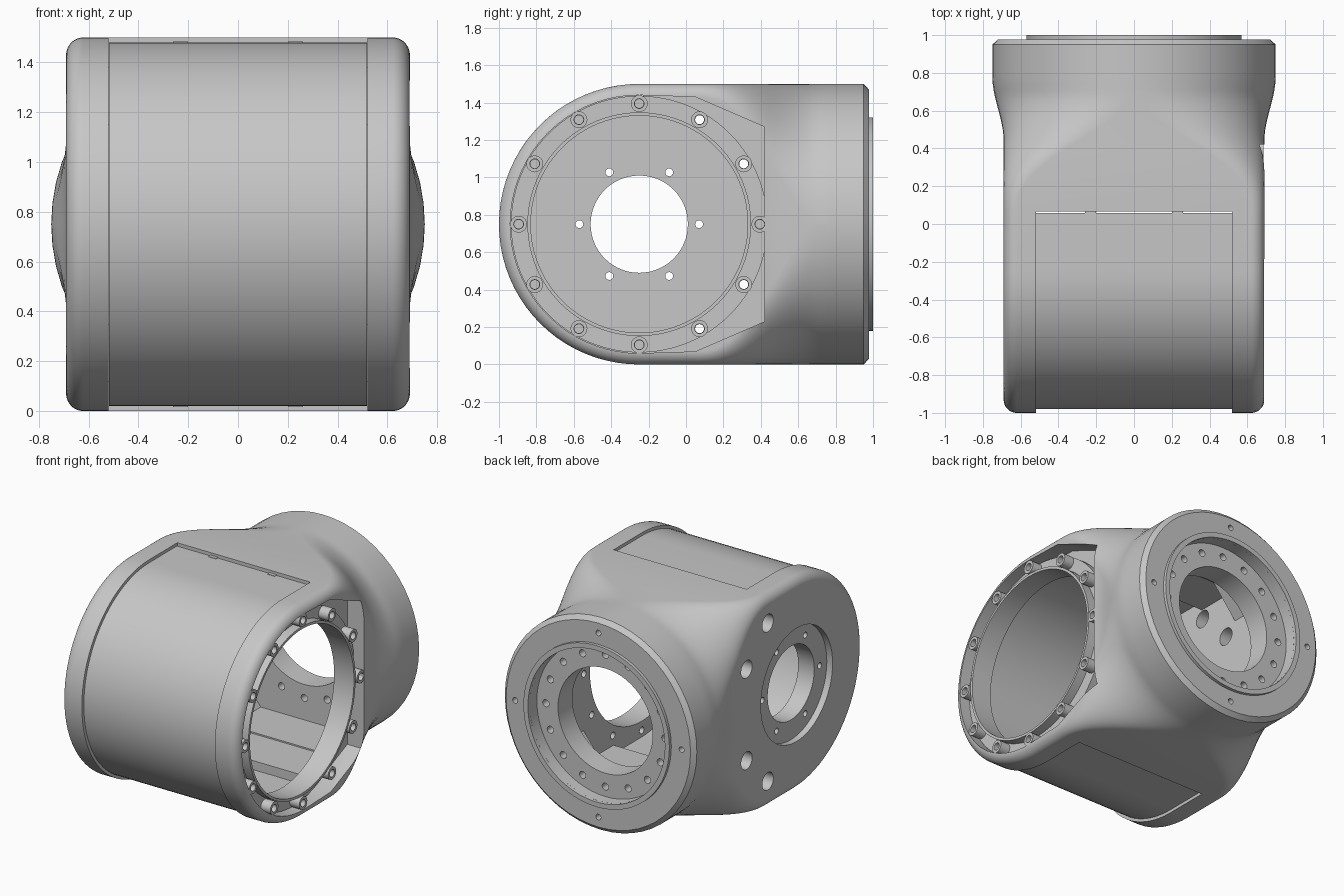
import bpy, bmesh
from math import pi, sin, cos, radians

cube = bpy.data.objects.get("Cube")
if cube:
    bpy.data.objects.remove(cube, do_unlink=True)

grey = bpy.data.materials.new("machined grey")
grey.use_nodes = True
color = (0.57, 0.57, 0.57, 1)
grey.diffuse_color = color
grey.node_tree.nodes["Principled BSDF"].inputs["Base Color"].default_value = color

AX_Y, AX_Z = -0.25, 0.75      # joint axis position


def make(name, bm):
    bmesh.ops.recalc_face_normals(bm, faces=bm.faces)
    me = bpy.data.meshes.new(name)
    bm.to_mesh(me)
    bm.free()
    me.materials.append(grey)
    ob = bpy.data.objects.new(name, me)
    bpy.context.collection.objects.link(ob)
    return ob


def place(axis, u, v, t):
    # 2D profile point to space, relative to the joint axis or the rear axis
    return (t, AX_Y + u, AX_Z + v) if axis == "X" else (u, t, AX_Z + v)


def circle(r, n=64, cu=0, cv=0):
    return [(cu + r * cos(2 * pi * i / n), cv + r * sin(2 * pi * i / n)) for i in range(n)]


def rect(u0, u1, v0, v1):
    return [(u0, v0), (u1, v0), (u1, v1), (u0, v1)]


def bolt_circle(r, count, hole, n=16):
    return [circle(hole, n, r * cos(a), r * sin(a))
            for a in (2 * pi * i / count for i in range(count))]


def prism(name, loops, axis, a, b):
    bm = bmesh.new()
    for pts in loops:
        ends = [[bm.verts.new(place(axis, u, v, t)) for u, v in pts] for t in (a, b)]
        for e in ends:
            bm.faces.new(e)
        for i in range(len(pts)):
            j = i - 1
            bm.faces.new((ends[0][j], ends[0][i], ends[1][i], ends[1][j]))
    return make(name, bm)


def tubes(name, pairs, axis, a, b):
    # each pair is an outer and an inner loop with equal point counts
    bm = bmesh.new()
    for outer, inner in pairs:
        rings = [[bm.verts.new(place(axis, u, v, t)) for u, v in pts]
                 for pts, t in ((outer, a), (outer, b), (inner, b), (inner, a))]
        for k in range(4):
            p, q = rings[k - 1], rings[k]
            for i in range(len(p)):
                bm.faces.new((p[i - 1], p[i], q[i], q[i - 1]))
    return make(name, bm)


def cut(ob, loops, axis, a, b):
    cutter = prism("cutter", loops, axis, a, b)
    cutter.hide_render = True
    mod = ob.modifiers.new("cut", "BOOLEAN")
    mod.operation, mod.solver, mod.object = "DIFFERENCE", "EXACT", cutter
    bpy.context.view_layer.objects.active = ob
    bpy.ops.object.modifier_apply(modifier=mod.name)
    bpy.data.objects.remove(cutter, do_unlink=True)


def half_section(w, h, c, n=14):
    # half of a rounded rectangle, from one side over the top to the other
    arc = [(w - c + c * cos(pi / 2 * i / n), h - c + c * sin(pi / 2 * i / n)) for i in range(n + 1)]
    side = [(w, 0)] + arc
    return side + [(-x, r) for x, r in reversed(side)]


def ease(t):
    t = max(0, min(1, t))
    return t * t * (3 - 2 * t)


# Housing: rounded section swept round the front, then lofted into the round rear flange
stations = [AX_Y] + [0.05 + 0.03 * i for i in range(30)]
tail = []
for y in stations:
    w = 0.69 + 0.06 * ease((y - 0.44) / 0.34)
    t = max(0, min(1, (y - 0.05) / 0.68))
    tail.append((y, half_section(w, 0.75, min(w, 0.07 + 0.68 * ease(t ** 1.3)))))
tail += [(0.95, half_section(0.75, 0.75, 0.75)), (0.978, half_section(0.72, 0.72, 0.72))]
rows = [[(x, y, AX_Z - r) for x, r in sec] for y, sec in reversed(tail)]
steps = 40
for i in range(1, steps):
    a = pi * i / steps
    rows.append([(x, AX_Y - r * sin(a), AX_Z - r * cos(a)) for x, r in tail[0][1]])
rows += [[(x, y, AX_Z + r) for x, r in sec] for y, sec in tail]
bm = bmesh.new()
grid = [[bm.verts.new(p) for p in row] for row in rows]
for p, q in zip(grid, grid[1:]):
    for i in range(len(p) - 1):
        bm.faces.new((p[i], p[i + 1], q[i + 1], q[i]))
bmesh.ops.remove_doubles(bm, verts=bm.verts, dist=0.0005)
bmesh.ops.holes_fill(bm, edges=[e for e in bm.edges if e.is_boundary], sides=0)
housing = make("housing", bm)

# Hollow inside: open front bay, square middle and chamfered rear chamber
cut(housing, [rect(-1, 0.315, -1, 1)], "X", -0.52, 0.52)
cut(housing, [rect(-0.52, 0.52, -0.63, 0.63)], "Y", 0, 0.4)
chamber = [(0.52, 0.4), (0.34, 0.62), (-0.34, 0.62), (-0.52, 0.4)]
cut(housing, [chamber + [(-u, -v) for u, v in chamber]], "Y", 0.35, 0.74)

# Left side: pocket with a straight rear edge, and the large bore
pocket = [(0.69 * cos(a), 0.69 * sin(a)) for a in (radians(90 + 5 * i) for i in range(37))]
pocket += [(0.3, -0.68), (0.67, -0.52), (0.67, 0.52), (0.3, 0.68)]
cut(housing, [pocket], "X", 0.56, 0.8)
cut(housing, [circle(0.58, 96)], "X", 0.45, 0.8)
cut(housing, bolt_circle(0.645, 12, 0.024), "X", 0.45, 0.8)

# Right side: shallow seat, bore, small screw holes and four access holes
cut(housing, [circle(0.4)], "X", -0.8, -0.645)
cut(housing, [circle(0.26)], "X", -0.8, -0.45)
cut(housing, bolt_circle(0.32, 6, 0.021), "X", -0.8, -0.45)
access = [circle(0.062, 24, 0.645 * cos(a), 0.645 * sin(a))
          for a in map(radians, (-60, -30, 30, 60))]
cut(housing, access, "X", -0.8, -0.5)

# Rear flange: recess, bore and two hole circles
cut(housing, [circle(0.535)], "Y", 0.9, 1.1)
cut(housing, [circle(0.37)], "Y", 0.6, 1.1)
cut(housing, bolt_circle(0.465, 16, 0.025), "Y", 0.6, 1.1)
cut(housing, bolt_circle(0.65, 4, 0.02), "Y", 0.9, 1.1)

# Raised locating ring on the rear flange
pilot = tubes("locating_ring", [(circle(0.57, 96), circle(0.535, 96))], "Y", 0.955, 1.0)

# Bearing ring with a thin inner lip, and its socket bolts in the left pocket
ring = tubes("bearing_ring", [(circle(0.686, 96), circle(0.59, 96))], "X", 0.555, 0.61)
cut(ring, bolt_circle(0.645, 12, 0.024), "X", 0.45, 0.8)
lip = tubes("bearing_lip", [(circle(0.598, 96), circle(0.58, 96))], "X", 0.56, 0.675)
bolts = tubes("bolts", list(zip(bolt_circle(0.645, 12, 0.045, 20),
                                bolt_circle(0.645, 12, 0.026, 20))), "X", 0.605, 0.685)


# Curved front cover, slightly lower than the housing
def u_path(r, n=48):
    arc = [(-r * sin(pi * i / n), r * cos(pi * i / n)) for i in range(n + 1)]
    return [(0.308, r)] + arc + [(0.308, -r)]


cover = prism("front_cover", [u_path(0.73) + u_path(0.69)[::-1]], "X", -0.518, 0.518)

# Small tabs closing the gap behind the cover
tabs = prism("cover_tabs", [rect(x - 0.03, x + 0.03, z - 0.02, z + 0.02)
                            for x in (-0.23, 0.23) for z in (-0.713, 0.713)], "Y", 0.04, 0.07)

# Smooth shading with crisp machined edges
bpy.ops.object.select_all(action="DESELECT")
for ob in (housing, pilot, ring, lip, bolts, cover, tabs):
    ob.select_set(True)
bpy.context.view_layer.objects.active = housing
bpy.ops.object.shade_smooth_by_angle(angle=radians(30))
